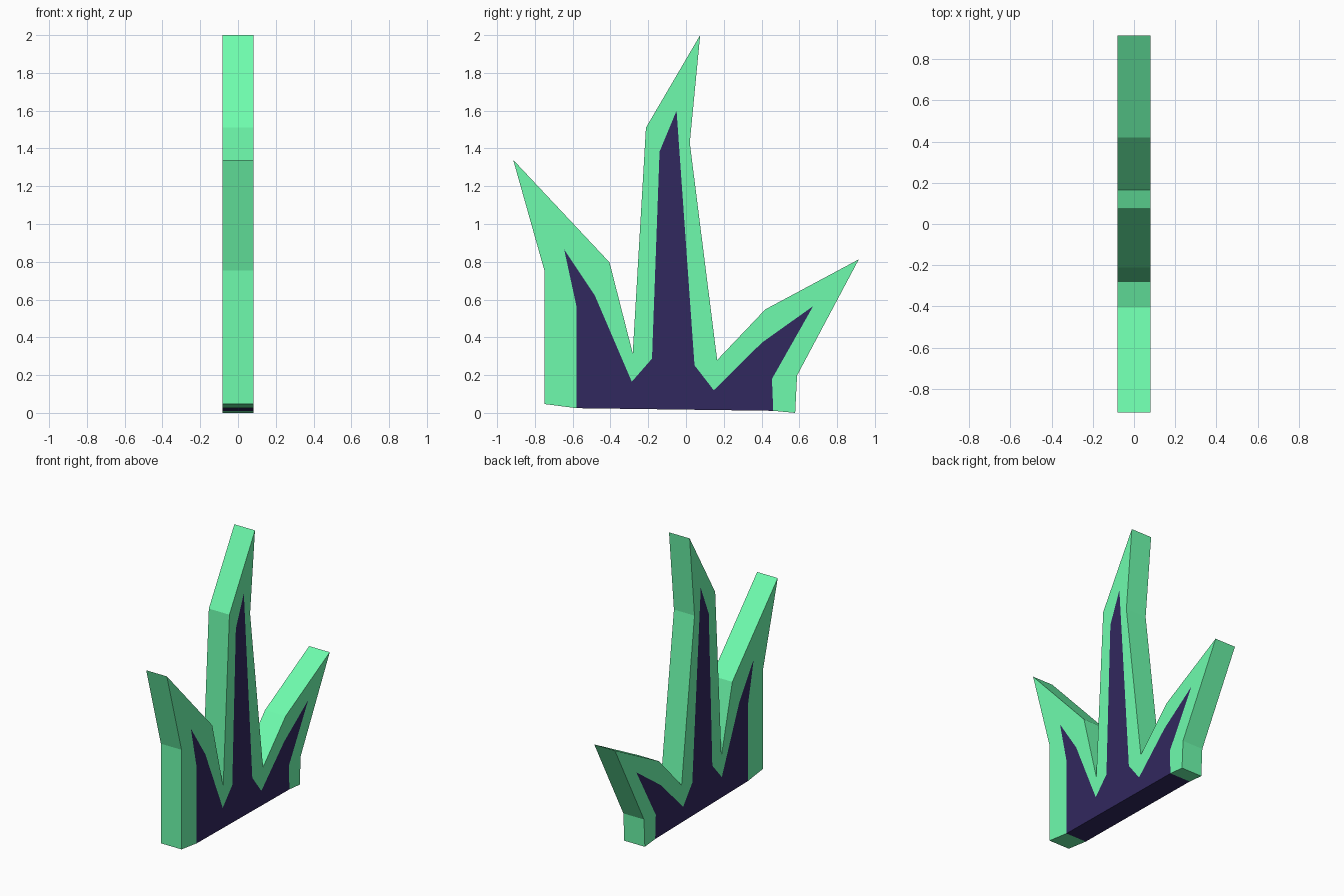
import bpy, bmesh

if "Cube" in bpy.data.objects:
    bpy.data.objects.remove(bpy.data.objects["Cube"])

HALF = 0.081  # half thickness along x

# Silhouette and inner panel as (y, z), both running left to right
outer = [(-0.75, 0.047), (-0.75, 0.755), (-0.915, 1.34), (-0.405, 0.797),
         (-0.282, 0.315), (-0.212, 1.51), (0.075, 2.0), (0.02, 1.43),
         (0.165, 0.28), (0.42, 0.548), (0.915, 0.813), (0.588, 0.198),
         (0.578, 0.0)]
inner = [(-0.58, 0.025), (-0.58, 0.565), (-0.645, 0.865), (-0.483, 0.622),
         (-0.287, 0.165), (-0.18, 0.287), (-0.14, 1.383), (-0.05, 1.60),
         (0.045, 0.252), (0.147, 0.12), (0.402, 0.372), (0.673, 0.565),
         (0.455, 0.18), (0.462, 0.011)]


def material(name, color):
    mat = bpy.data.materials.new(name)
    mat.diffuse_color = (*color, 1)
    mat.use_nodes = True
    mat.node_tree.nodes["Principled BSDF"].inputs["Base Color"].default_value = mat.diffuse_color
    return mat


def slab(name, profile, walls, mat):
    """Two flat caps plus the listed side walls; hidden seams stay open."""
    bm = bmesh.new()
    left = [bm.verts.new((-HALF, y, z)) for y, z in profile]
    right = [bm.verts.new((HALF, y, z)) for y, z in profile]
    bm.faces.new(left)
    bm.faces.new(right[::-1])
    n = len(profile)
    for i in walls:
        j = (i + 1) % n
        bm.faces.new((left[j], left[i], right[i], right[j]))
    bm.normal_update()
    # Split the concave caps cleanly
    bmesh.ops.triangulate(bm, faces=[f for f in bm.faces if len(f.verts) > 4],
                          ngon_method='EAR_CLIP')
    mesh = bpy.data.meshes.new(name)
    bm.to_mesh(mesh)
    bm.free()
    mesh.materials.append(mat)
    obj = bpy.data.objects.new(name, mesh)
    bpy.context.collection.objects.link(obj)


green = material("green", (0.156, 0.97, 0.42))
dark = material("dark_violet", (0.031, 0.021, 0.112))

# Green border: outer walls and the two short foot edges
border = outer + inner[::-1]
slab("spiked_border", border,
     list(range(len(outer))) + [len(border) - 1], green)

# Dark core: only its underside is exposed
slab("inner_core", inner, [len(inner) - 1], dark)
